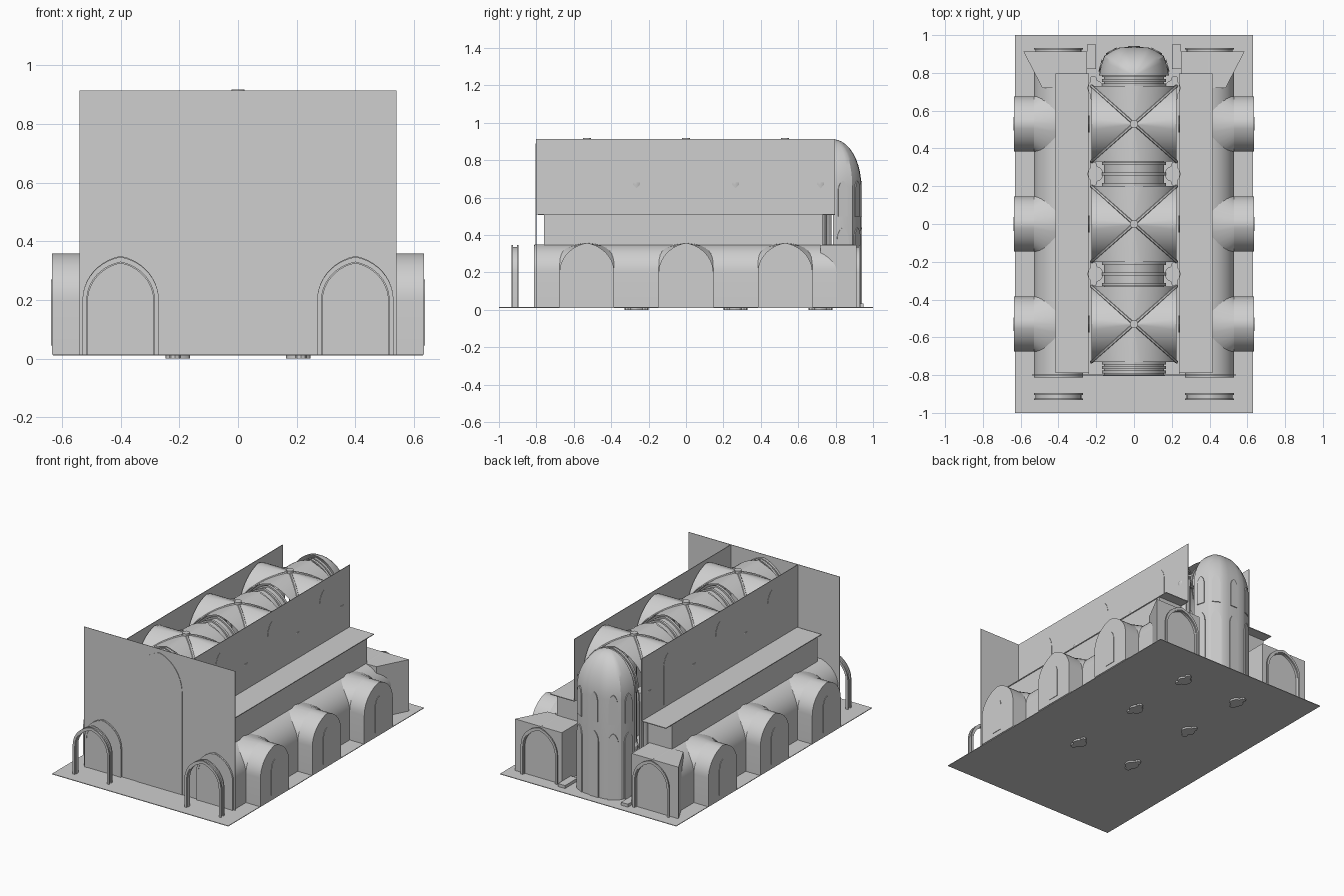
import bpy, bmesh, math
from mathutils import Vector

cube = bpy.data.objects.get("Cube")
if cube:
    bpy.data.objects.remove(cube, do_unlink=True)

stone = bpy.data.materials.new("pale_grey_stone")
stone.use_nodes = True
GREY = (0.62, 0.62, 0.62, 1)
stone.diffuse_color = GREY
stone.node_tree.nodes["Principled BSDF"].inputs["Base Color"].default_value = GREY

FLOOR = 0.015
BAYS = (-0.53, 0, 0.53)
SIDES = ((-1, "right"), (1, "left"))
made = []


def finish(name, bm):
    bmesh.ops.remove_doubles(bm, verts=bm.verts, dist=1e-5)
    bmesh.ops.recalc_face_normals(bm, faces=bm.faces)
    me = bpy.data.meshes.new(name)
    bm.to_mesh(me)
    bm.free()
    me.materials.append(stone)
    ob = bpy.data.objects.new(name, me)
    bpy.context.collection.objects.link(ob)
    made.append(ob)
    return ob


def arch(hw, spring, apex, base=FLOOR, n=10):
    """Pointed arch outline (u, z) from one foot to the other."""
    top = math.acos(0.2)
    half = []
    for i in range(n + 1):
        t = top * i / n
        half.append((hw * (1.25 * math.cos(t) - 0.25),
                     spring + (apex - spring) * math.sin(t) / math.sin(top)))
    right = [(hw, base)] + half
    return [(-u, z) for u, z in right[:-1]] + right[::-1]


def rise(f):
    """Relative height of the pointed arch at relative offset f."""
    c = min(1, (abs(f) + 0.25) / 1.25)
    return math.sqrt(1 - c * c) / math.sqrt(0.96)


def loft(name, rings, caps=True, closed=True):
    bm = bmesh.new()
    rows = [[bm.verts.new(p) for p in r] for r in rings]
    n = len(rows[0])
    for a, b in zip(rows, rows[1:]):
        for i in range(n if closed else n - 1):
            j = (i + 1) % n
            bm.faces.new((a[i], a[j], b[j], b[i]))
    if caps:
        bm.faces.new(rows[0])
        bm.faces.new(rows[-1])
    return finish(name, bm)


def along_y(profile, x, y):
    return [(x + u, y, z) for u, z in profile]


def along_x(profile, x, y):
    return [(x, y + u, z) for u, z in profile]


def box(name, x0, x1, y0, y1, z0, z1):
    plan = [(x0, y0), (x1, y0), (x1, y1), (x0, y1)]
    return loft(name, [[(x, y, z) for x, y in plan] for z in (z0, z1)])


def lancet(name, origin, tangent, hw, z0, spring, apex, half=0.003):
    """Thin arched plate set into a wall."""
    o, t = Vector(origin), Vector(tangent).normalized()
    n = t.cross(Vector((0, 0, 1))) * half
    prof = arch(hw, spring, apex, z0)
    loft(name, [[o + t * u + Vector((0, 0, z)) + n * s for u, z in prof] for s in (-1, 1)])


def arch_ring(name, x, y0, y1, outer, inner):
    prof = outer + inner[::-1]
    loft(name, [along_y(prof, x, y) for y in (y0, y1)])


def column(name, x, y, r, z0, z1, sides=12):
    ring = [(math.cos(a), math.sin(a)) for a in [math.tau * i / sides for i in range(sides)]]
    stops = [(1.4, z0), (1.4, z0 + .04), (1, z0 + .06), (1, z1 - .06), (1.4, z1 - .01), (1.4, z1)]
    loft(name, [[(x + r * k * c, y + r * k * s, z) for c, s in ring] for k, z in stops])


def rib(name, pts, r):
    cu = bpy.data.curves.new(name, "CURVE")
    cu.dimensions = "3D"
    cu.bevel_depth = r
    cu.bevel_resolution = 1
    sp = cu.splines.new("POLY")
    sp.points.add(len(pts) - 1)
    for p, co in zip(sp.points, pts):
        p.co = (*co, 1)
    tmp = bpy.data.objects.new(name + "_path", cu)
    bpy.context.collection.objects.link(tmp)
    me = bpy.data.meshes.new_from_object(tmp)
    bpy.data.objects.remove(tmp)
    me.materials.clear()
    me.materials.append(stone)
    ob = bpy.data.objects.new(name, me)
    bpy.context.collection.objects.link(ob)
    made.append(ob)


# Floor, front wall and the tall blind arch
box("floor", -0.63, 0.63, -1, 1, 0.011, FLOOR)
box("front_wall", -0.54, 0.54, -0.801, -0.798, FLOOR, 0.914)
lancet("front_arch_panel", (0, -0.801, 0), (1, 0, 0), 0.163, FLOOR, 0.67, 0.89)

# Nave vault: four curved cells per bay, diagonal ribs and a boss
SPRING, CROWN, AX, AY = 0.66, 0.902, 0.225, 0.2
for y in BAYS:
    for turn in range(4):
        out, wide = (AY, AX) if turn % 2 == 0 else (AX, AY)
        sign = 1 if turn < 2 else -1
        rings = []
        for i in range(13):
            s = math.sin(i / 12 * math.pi / 2)
            row = []
            for j in range(-10, 11):
                f = s * math.sin(j / 10 * math.pi / 2)
                z = SPRING + (CROWN - SPRING) * rise(f)
                u, v = sign * s * out, f * wide
                row.append((v, y + u, z) if turn % 2 == 0 else (u, y + v, z))
            rings.append(row)
        loft("nave_vault_cell", rings, caps=False, closed=False)
    for k in (-1, 1):
        pts = []
        for i in range(-14, 15):
            f = math.sin(i / 14 * math.pi / 2)
            pts.append((f * AX, y + k * f * AY, SPRING + (CROWN - SPRING) * rise(f)))
        rib("diagonal_rib", pts, 0.009)
    loft("vault_boss", [[(0.022 * math.cos(a), y + 0.022 * math.sin(a), z)
                         for a in [math.tau * i / 12 for i in range(12)]]
                        for z in (0.88, 0.918)])

# Narrow barrel bands between the bays, edged with arches
for y0, y1 in ((-0.798, -0.72), (-0.335, -0.195), (0.195, 0.335), (0.72, 0.8)):
    prof = arch(0.16, 0.68, 0.888, SPRING)
    loft("nave_band", [along_y(prof, 0, y) for y in (y0, y1)], caps=False, closed=False)
    for y in (y0 + 0.015, (y0 + y1) / 2, y1 - 0.015):
        arch_ring("band_arch", 0, y - 0.008, y + 0.008,
                  arch(0.17, 0.68, 0.898, SPRING), arch(0.155, 0.68, 0.88, SPRING))

for s, side in SIDES:
    # Clustered nave piers
    for y in (-0.265, 0.265, 0.72):
        column(side + "_pier", s * 0.205, y, 0.03, 0, 0.68)
        for dy in (-0.045, 0.045):
            column(side + "_pier_shaft", s * 0.215, y + dy, 0.014, 0, 0.68, 8)

    # Clerestory wall, gallery and its flat roof
    x = s * 0.24
    box(side + "_clerestory", x - 0.002, x + 0.002, -0.8, 0.797, 0.51, 0.913)
    box(side + "_gallery", x, s * 0.41, -0.76, 0.73, 0.33, 0.508)
    box(side + "_gallery_roof", x, s * 0.415, -0.79, 0.797, 0.507, 0.512)
    for y in BAYS:
        lancet(side + "_clerestory_window", (x, y, 0), (0, 1, 0), 0.045, 0.53, 0.76, 0.85, 0.004)

    # Aisle with flared cross vaults and side chapels
    cx = s * 0.4
    aisle = arch(0.13, 0.2, 0.35)
    loft(side + "_aisle", [along_y(aisle, cx, y) for y in (-0.81, 0.9)])
    for y in BAYS:
        small, wide = arch(0.146, 0.2, 0.358), arch(0.255, 0.2, 0.358)
        loft(side + "_cross_vault", [along_x(wide, s * 0.415, y), along_x(small, s * 0.53, y)])
        loft(side + "_chapel", [along_x(small, s * 0.4, y), along_x(small, s * 0.634, y)])
        lancet(side + "_chapel_window", (s * 0.634, y, 0), (0, 1, 0), 0.036, 0.045, 0.21, 0.27)

    # Block closing the aisle at the back
    plan = [(0.25, 0.912), (0.585, 0.912), (0.485, 0.72), (0.25, 0.72)]
    loft(side + "_back_block", [[(s * px, py, z) for px, py in plan] for z in (FLOOR, 0.348)])

    # Moulded arches: free-standing at the front, set in the walls elsewhere
    for y in (-0.914, 0.914):
        arch_ring(side + "_arch_core", cx, y - 0.012, y + 0.012,
                  arch(0.121, 0.195, 0.336), arch(0.112, 0.195, 0.325))
        for dy in (-0.014, 0.014):
            arch_ring(side + "_arch_moulding", cx, y + dy - 0.004, y + dy + 0.004,
                      arch(0.13, 0.2, 0.347), arch(0.115, 0.2, 0.329))
    arch_ring(side + "_front_wall_arch", cx, -0.812, -0.8,
              arch(0.13, 0.2, 0.347), arch(0.115, 0.2, 0.329))

    # Low steps beside the apse
    for i in range(4):
        box(side + "_step", s * 0.2, s * 0.25, 0.82 + i * 0.03, 0.95, FLOOR - 0.004, 0.034 - i * 0.004)

# Apse: five-sided wall rising into a half dome
def plan_point(i, k=1.0):
    a = math.pi * i / 5
    c, w = math.cos(a), math.sin(a)
    return Vector((math.copysign(abs(c) ** 0.75, c) * 0.185 * k, 0.785 + 0.155 * k * abs(w) ** 0.75, 0))


def apse_ring(k, z):
    pts = []
    for i in range(5):
        p, q = plan_point(i, k), plan_point(i + 1, k)
        for j in range(4):
            bulge = 1 + 0.02 * math.sin(math.pi * j / 4)
            m = p.lerp(q, j / 4)
            pts.append((m.x * bulge, 0.785 + (m.y - 0.785) * bulge, z))
    last = plan_point(5, k)
    return pts + [(last.x, last.y, z)]


dome = [apse_ring(1, FLOOR), apse_ring(1, 0.4)]
for i in range(11):
    t = math.pi / 2 * i / 10
    dome.append(apse_ring(max(math.cos(t), 0.01), 0.66 + 0.252 * math.sin(t)))
loft("apse", dome, caps=False, closed=False)
for i in range(5):
    p, q = plan_point(i), plan_point(i + 1)
    mid = (p + q) / 2
    mid = Vector((mid.x * 1.02, 0.785 + (mid.y - 0.785) * 1.02, 0))
    lancet("apse_lower_arch", mid, q - p, 0.032, FLOOR, 0.37, 0.44, 0.005)
    lancet("apse_window", mid, q - p, 0.026, 0.5, 0.63, 0.69, 0.005)

# Smooth curved surfaces, keep real edges crisp
bpy.ops.object.select_all(action="DESELECT")
for ob in made:
    ob.select_set(True)
bpy.context.view_layer.objects.active = made[0]
bpy.ops.object.shade_smooth_by_angle(angle=math.radians(30))
